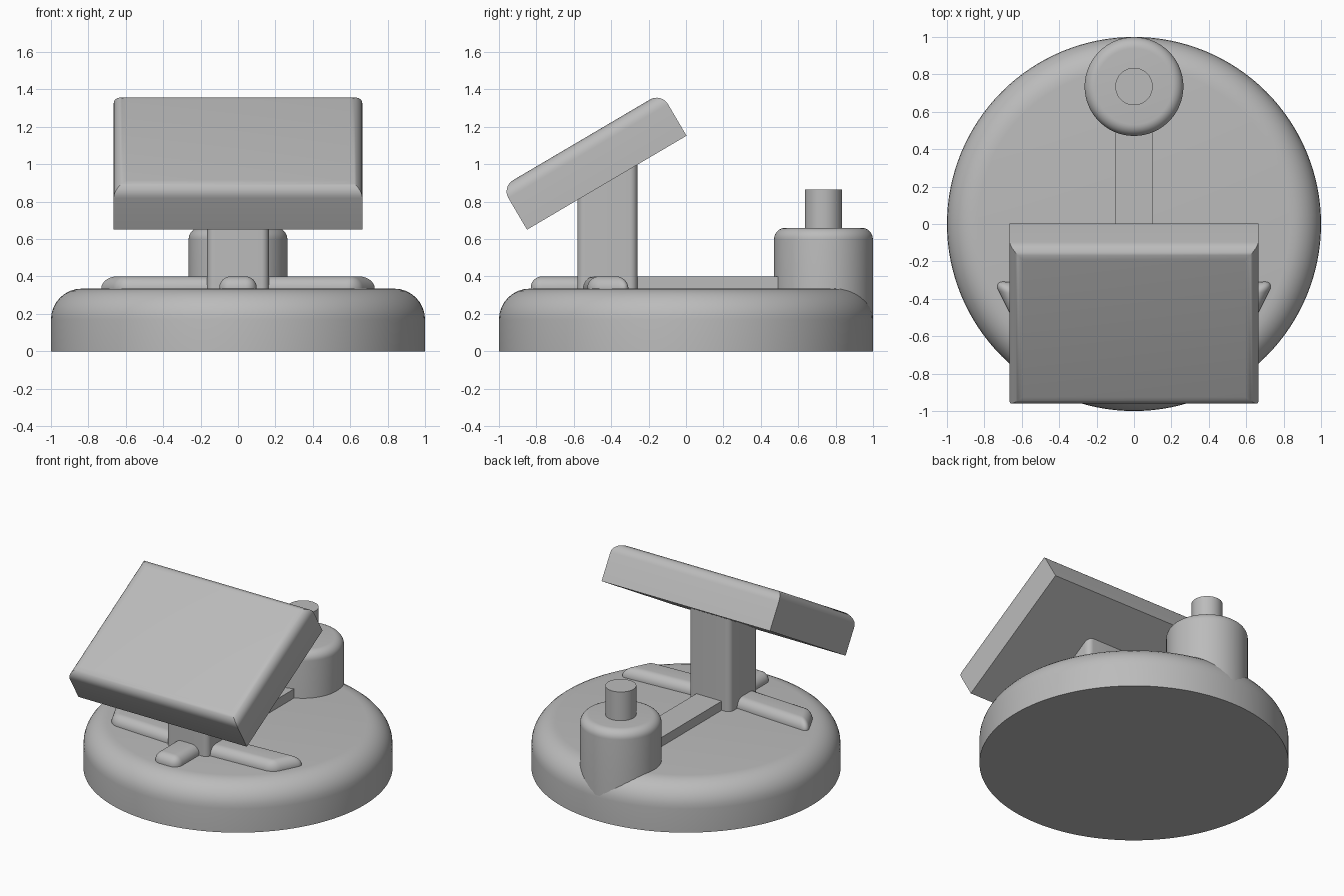
import bpy, bmesh, math
from mathutils import Matrix

cube = bpy.data.objects.get("Cube")
if cube:
    bpy.data.objects.remove(cube, do_unlink=True)

# Single plain grey material
grey = bpy.data.materials.new("plain_grey")
grey.use_nodes = True
colour = (0.5, 0.5, 0.5, 1)
grey.diffuse_color = colour
grey.node_tree.nodes["Principled BSDF"].inputs["Base Color"].default_value = colour


def circle(cx, cy, r, n=96):
    return [(cx + r * math.cos(2 * math.pi * i / n), cy + r * math.sin(2 * math.pi * i / n))
            for i in range(n)]


def rect(x0, x1, y0, y1):
    return [(x0, y0), (x1, y0), (x1, y1), (x0, y1)]


def solid(name, outline, z0, z1, radius=0, top=False, corners=False, matrix=None):
    """Extrude an outline from z0 to z1, rounding its top rim and/or upright corners."""
    bm = bmesh.new()
    base = bm.faces.new([bm.verts.new((x, y, z0)) for x, y in outline])
    result = bmesh.ops.extrude_face_region(bm, geom=[base], use_keep_orig=True)
    for v in result["geom"]:
        if isinstance(v, bmesh.types.BMVert):
            v.co.z = z1
    bmesh.ops.recalc_face_normals(bm, faces=bm.faces[:])
    picked = []
    for e in bm.edges:
        za, zb = (v.co.z for v in e.verts)
        upright = abs(za - zb) > 1e-5
        if (corners and upright) or (top and not upright and abs(za - z1) < 1e-5):
            picked.append(e)
    if picked:
        bmesh.ops.bevel(bm, geom=picked, offset=radius, segments=8, profile=0.5,
                        affect='EDGES', clamp_overlap=True)
    bmesh.ops.recalc_face_normals(bm, faces=bm.faces[:])
    if matrix:
        bm.transform(matrix)
    mesh = bpy.data.meshes.new(name)
    bm.to_mesh(mesh)
    bm.free()
    mesh.materials.append(grey)
    ob = bpy.data.objects.new(name, mesh)
    bpy.context.collection.objects.link(ob)
    bpy.ops.object.select_all(action='DESELECT')
    ob.select_set(True)
    bpy.context.view_layer.objects.active = ob
    bpy.ops.object.shade_smooth_by_angle(angle=math.radians(30))
    return ob


# Round base with a soft upper rim
solid("base", circle(0, 0, 1, 128), 0, 0.335, 0.165, top=True)

# Rear drum with its pin
solid("rear_drum", circle(0, 0.735, 0.264), 0.15, 0.66, 0.06, top=True)
solid("drum_pin", circle(0, 0.735, 0.1, 64), 0.6, 0.865)

# Rail linking drum and post
solid("rail", rect(-0.1, 0.1, -0.4, 0.55), 0.3, 0.4)

# Post with rounded upright corners
solid("post", rect(-0.165, 0.165, -0.58, -0.26), 0.3, 1.02, 0.04, corners=True)

# Rounded feet around the post
solid("front_foot", rect(-0.1, 0.1, -0.83, -0.45), 0.3, 0.4, 0.06, top=True, corners=True)
foot = [(0.02, -0.555), (0.64, -0.525), (0.75, -0.305), (0.02, -0.35)]
for side, sx in (("left", 1), ("right", -1)):
    solid(side + "_foot", [(sx * x, y) for x, y in foot], 0.3, 0.4, 0.06,
          top=True, corners=True)

# Tilted head slab with a rounded upper rim
tilt = Matrix.Translation((0, -0.85, 0.65)) @ Matrix.Rotation(math.radians(30.5), 4, 'X')
solid("head_slab", rect(-0.665, 0.665, 0, 0.99), 0, 0.266, 0.07, top=True, matrix=tilt)
